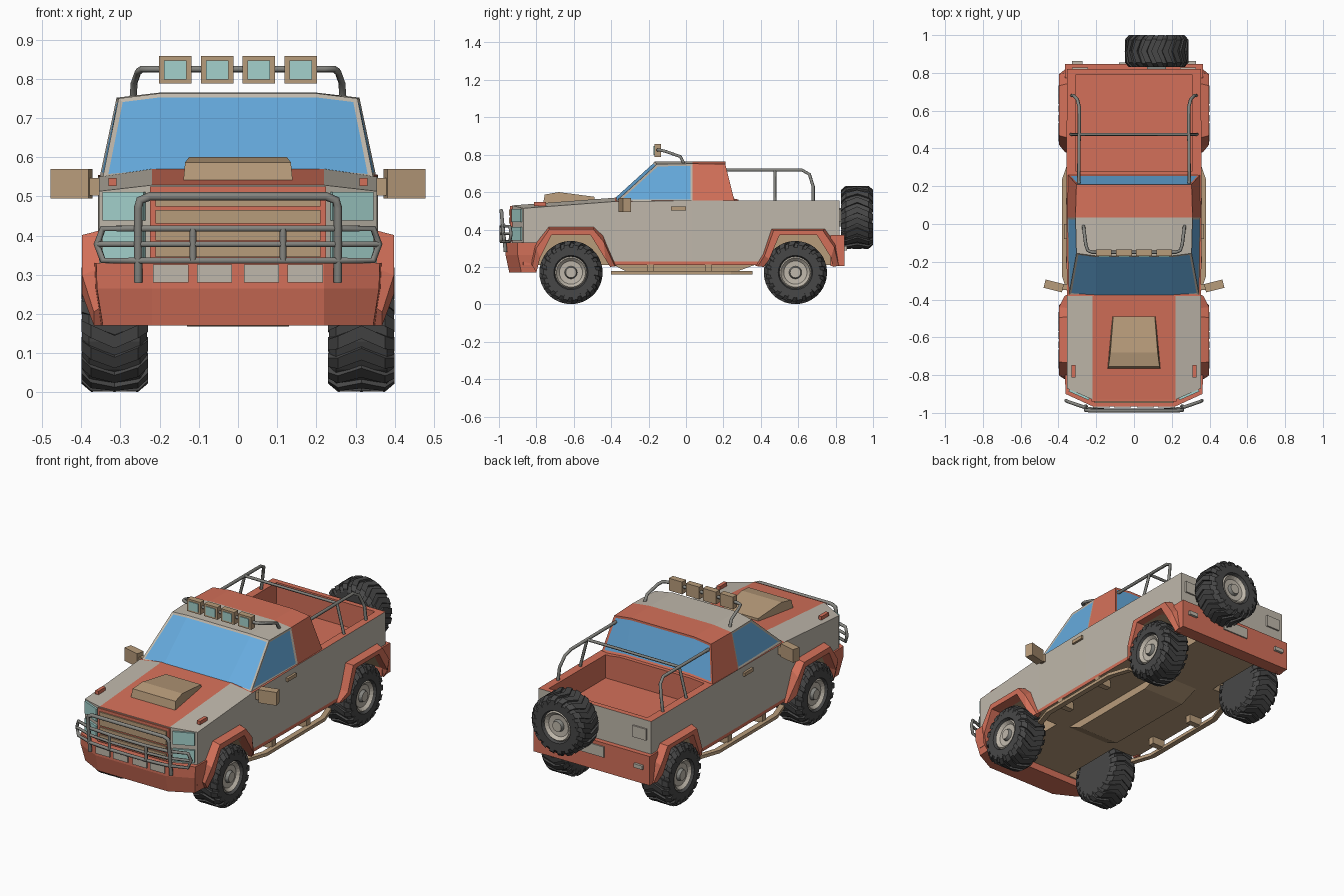
import bpy, bmesh, math
from mathutils import Matrix, Vector

if "Cube" in bpy.data.objects:
    bpy.data.objects.remove(bpy.data.objects["Cube"])


def colour(name, r, g, b):
    m = bpy.data.materials.new(name)
    lin = [c / 12.92 if c <= 0.04045 else ((c + 0.055) / 1.055) ** 2.4 for c in (r, g, b)]
    m.diffuse_color = (*lin, 1)
    m.use_nodes = True
    m.node_tree.nodes["Principled BSDF"].inputs["Base Color"].default_value = m.diffuse_color
    return m


RED = colour("rust red", 0.83, 0.44, 0.35)
GREY = colour("warm grey", 0.75, 0.72, 0.67)
TAN = colour("tan", 0.72, 0.61, 0.48)
BLUE = colour("window blue", 0.40, 0.67, 0.87)
TEAL = colour("lamp teal", 0.64, 0.82, 0.80)
TYRE = colour("tyre black", 0.28, 0.28, 0.28)
METAL = colour("tube metal", 0.52, 0.52, 0.50)


def finish(name, bm, mats, mirror=False):
    bmesh.ops.recalc_face_normals(bm, faces=bm.faces)
    me = bpy.data.meshes.new(name)
    bm.to_mesh(me)
    bm.free()
    for m in mats:
        me.materials.append(m)
    ob = bpy.data.objects.new(name, me)
    bpy.context.collection.objects.link(ob)
    if mirror:
        ob.modifiers.new("Mirror", 'MIRROR')
    return ob


def loft(bm, rings, closed=False):
    """Skin equal-length rings; cap the ends unless the loft is closed."""
    vs = [[bm.verts.new(p) for p in r] for r in rings]
    n = len(rings[0])
    out = []
    for a, b in zip(vs, vs[1:] + vs[:1] if closed else vs[1:]):
        out += [bm.faces.new((a[i], a[(i + 1) % n], b[(i + 1) % n], b[i])) for i in range(n)]
    if not closed:
        out += [bm.faces.new(vs[0]), bm.faces.new(vs[-1])]
    return out


def part(name, rings, mat, mirror=False):
    bm = bmesh.new()
    loft(bm, rings)
    return finish(name, bm, [mat], mirror)


def prism(name, pts, x0, x1, mat, mirror=False):
    return part(name, [[(x, y, z) for y, z in pts] for x in (x0, x1)], mat, mirror)


def box(name, c, size, mat, mirror=False, turn=0):
    bm = bmesh.new()
    m = Matrix.Translation(c) @ Matrix.Rotation(math.radians(turn), 4, 'Z') @ Matrix.Diagonal((*size, 1))
    bmesh.ops.create_cube(bm, size=1, matrix=m)
    return finish(name, bm, [mat], mirror)


def tube(name, pts, r=0.009, mirror=False, cyclic=False):
    cu = bpy.data.curves.new(name, 'CURVE')
    cu.dimensions, cu.bevel_depth, cu.bevel_resolution, cu.use_fill_caps = '3D', r, 1, True
    sp = cu.splines.new('POLY')
    sp.points.add(len(pts) - 1)
    for p, q in zip(sp.points, pts):
        p.co = (*q, 1)
    sp.use_cyclic_u = cyclic
    cu.materials.append(METAL)
    ob = bpy.data.objects.new(name, cu)
    bpy.context.collection.objects.link(ob)
    bpy.ops.object.select_all(action='DESELECT')
    ob.select_set(True)
    bpy.context.view_layer.objects.active = ob
    bpy.ops.object.convert(target='MESH')
    if mirror:
        bpy.context.object.modifiers.new("Mirror", 'MIRROR')


def both(pts):
    """Continue a half path with its mirror image across x = 0."""
    return pts + [(-x, y, z) for x, y, z in reversed(pts)]


# Lower body: plan outline pulled up, then split for the colour bands
plan = both([(0.22, -0.93, 0), (0.355, -0.87, 0), (0.355, -0.38, 0), (0.358, 0.03, 0), (0.355, 0.82, 0)])
bm = bmesh.new()
loft(bm, [[(x, y, z) for x, y, _ in plan] for z in (0.21, 0.555)])
for co, no in [((0.22, 0, 0), (1, 0, 0)), ((-0.22, 0, 0), (1, 0, 0)), ((0, -0.38, 0), (0, 1, 0)),
               ((0, 0, 0.23), (0, 0, 1))]:
    bmesh.ops.bisect_plane(bm, geom=bm.verts[:] + bm.edges[:] + bm.faces[:], plane_co=co, plane_no=no)
for v in bm.verts:
    if v.co.z > 0.5 and v.co.y < -0.37:
        v.co.z = 0.555 + (v.co.y + 0.38) * 0.075 + (0.015 if abs(v.co.x) < 0.23 else -0.005)
bmesh.ops.recalc_face_normals(bm, faces=bm.faces)
for f in bm.faces:
    c = f.calc_center_median()
    if f.normal.z > 0.5:
        f.material_index = 0 if c.y > -0.38 or abs(c.x) < 0.22 else 1
    elif f.normal.z < -0.5:
        f.material_index = 2
    else:
        f.material_index = 0 if c.z < 0.23 else 1
body = finish("body", bm, [RED, GREY, TAN])

# Cutters for the load bed and the wheel wells
front_in = [(-0.80, 0.17), (-0.78, 0.25), (-0.72, 0.37), (-0.51, 0.37), (-0.43, 0.24), (-0.405, 0.20)]
rear_in = [(0.415, 0.20), (0.445, 0.24), (0.50, 0.37), (0.70, 0.37), (0.775, 0.25), (0.785, 0.20)]
cutters = [box("bed_cutter", (0, 0.535, 0.57), (0.62, 0.51, 0.30), RED)]
for n, pts in (("front_well_cutter", front_in), ("rear_well_cutter", rear_in)):
    cutters.append(prism(n, [(pts[0][0], 0.1)] + pts + [(pts[-1][0], 0.1)], 0.2, 0.5, RED, True))
for k, cut in enumerate(cutters):
    cut.data.materials.clear()
    for m in (RED, GREY, TAN):
        cut.data.materials.append(m)
    for f in cut.data.polygons:
        f.material_index = 2 if k else 0
    cut.hide_render = True
    cut.hide_set(True)
    mod = body.modifiers.new("Cut", 'BOOLEAN')
    mod.operation, mod.object, mod.solver = 'DIFFERENCE', cut, 'EXACT'

# Cab: four columns swept over windscreen, roof and rear window
bm = bmesh.new()
stations = [(-0.375, 0.55, 0.345), (-0.155, 0.75, 0.305), (0.035, 0.752, 0.31), (0.21, 0.75, 0.305), (0.26, 0.55, 0.35)]
rows = []
for i, (y, z, w) in enumerate(stations):
    dy = -0.014 if i < 2 else 0
    rows.append([bm.verts.new(p) for p in ((-w, y, z), (-0.2, y + dy, z + 0.013), (0.2, y + dy, z + 0.013), (w, y, z))])
mid = [bm.verts.new((s * 0.353, 0.035, 0.55)) for s in (-1, 1)]
strips = [[bm.faces.new((a[j], a[j + 1], b[j + 1], b[j])) for j in range(3)] for a, b in zip(rows, rows[1:])]
doors = []
for m, j in zip(mid, (0, 3)):
    doors.append(bm.faces.new((rows[0][j], rows[1][j], rows[2][j], m)))
    bm.faces.new((m, rows[2][j], rows[3][j], rows[4][j]))
bm.faces.new(rows[0] + [mid[1]] + rows[4][::-1] + [mid[0]])
bmesh.ops.recalc_face_normals(bm, faces=bm.faces)
for f in strips[0] + strips[1] + doors:
    f.material_index = 1
for group in (strips[0], strips[3], [doors[0]], [doors[1]]):
    bmesh.ops.inset_region(bm, faces=group, thickness=0.012, depth=-0.003, use_even_offset=True)
    for f in group:
        f.material_index = 2
finish("cab", bm, [RED, GREY, BLUE])

# Wheel arch flares
front_out = [(-0.83, 0.22), (-0.81, 0.32), (-0.735, 0.415), (-0.49, 0.415), (-0.445, 0.375), (-0.37, 0.205)]
rear_out = [(0.37, 0.205), (0.41, 0.27), (0.455, 0.405), (0.745, 0.405), (0.80, 0.33), (0.83, 0.21)]
for n, outer, inner in (("front_flare", front_out, front_in), ("rear_flare", rear_out, rear_in)):
    rings = []
    for k, ((yo, zo), (yi, zi)) in enumerate(zip(outer, inner)):
        lip = 0.368 if k in (0, 5) else 0.398
        ym, zm = yo * 0.7 + yi * 0.3, zo * 0.7 + zi * 0.3
        rings.append([(0.345, yo, zo), (lip, ym, zm), (lip, yi, zi), (0.335, yi, zi)])
    part(n, rings, RED, True)

# Bumpers with plates
rings = []
for z, s, d in ((0.17, 0.345, 0.02), (0.265, 0.36, 0), (0.33, 0.362, 0)):
    rings.append(both([(0.22, d - 0.965, z), (s, d - 0.90, z), (s + 0.004, -0.80, z)]))
part("front_bumper", rings, RED)
for x in (0.06, 0.172):
    box("bumper_plate", (x, -0.966, 0.303), (0.09, 0.012, 0.046), GREY, True)
box("rear_bumper", (0, 0.81, 0.287), (0.73, 0.076, 0.165), RED)
box("bumper_lamp", (0.30, 0.852, 0.30), (0.055, 0.02, 0.022), GREY, True)
box("rear_plate", (0, 0.85, 0.32), (0.16, 0.01, 0.06), GREY)
box("tail_lamp", (0.285, 0.822, 0.475), (0.085, 0.014, 0.065), GREY, True)

# Grille and headlights
box("grille_panel", (0, -0.93, 0.43), (0.45, 0.02, 0.19), RED)
for k in range(4):
    box("grille_slat", (0, -0.94, 0.362 + k * 0.043), (0.42, 0.014, 0.034), TAN)
for z in (0.475, 0.377):
    box("headlight", (0.29, -0.902, z), (0.115, 0.016, 0.072), TEAL, True, 24)

# Bonnet scoop and marker lamps
scoop = [(-0.765, 0.535, 0.14), (-0.755, 0.587, 0.135), (-0.68, 0.60, 0.125), (-0.49, 0.575, 0.11), (-0.49, 0.55, 0.115)]
part("bonnet_scoop", [[(s * w, y, z) for y, z, w in scoop] for s in (-1, 1)], TAN)
box("marker_lamp", (0.32, -0.78, 0.537), (0.02, 0.065, 0.02), RED, True)

# Mirrors, door handles, side steps and belly
box("wing_mirror", (0.425, -0.328, 0.532), (0.10, 0.045, 0.075), TAN, True, 14)
box("mirror_stalk", (0.365, -0.335, 0.525), (0.05, 0.03, 0.045), TAN, True)
box("door_handle", (0.36, -0.04, 0.512), (0.02, 0.08, 0.02), TAN, True)
part("side_step", [[(x, y, 0.16), (x + 0.03, y, 0.16), (x + 0.03, y, 0.178), (x, y, 0.178)]
                   for y, x in ((-0.40, 0.31), (-0.28, 0.35), (0.24, 0.35), (0.355, 0.31))], TAN, True)
for y in (-0.19, 0.12):
    box("step_bracket", (0.32, y, 0.19), (0.08, 0.035, 0.045), TAN, True)
prism("belly", [(-0.4, 0.215), (-0.3, 0.168), (0.25, 0.168), (0.38, 0.215)], -0.13, 0.13, TAN)

# Bull bar
tube("bull_bar_hoop", both([(0.255, -0.965, 0.28), (0.255, -0.985, 0.47), (0.25, -0.986, 0.49), (0.225, -0.988, 0.5)]), 0.011)
arc = [(0.345, -0.942), (0.24, -0.978), (0.1, -0.989)]
tube("bull_bar_loop", both([(x, y, 0.418) for x, y in arc][::-1] + [(0.36, -0.935, 0.378)]
                           + [(x, y, 0.336) for x, y in arc])[0:], 0.009, cyclic=True)
tube("bull_bar_middle", both([(0.36, -0.937, 0.378)] + [(x, y, 0.378) for x, y in arc[1:]]), 0.008)
tube("bull_bar_post", [(0.115, -0.99, 0.336), (0.115, -0.99, 0.418)], 0.009, True)

# Roof lamp bar
tube("roof_bar", both([(0.268, -0.01, 0.75), (0.265, -0.03, 0.79), (0.255, -0.11, 0.818), (0.245, -0.14, 0.825),
                       (0.22, -0.15, 0.825)]), 0.009)
for x in (0.053, 0.16):
    box("roof_lamp", (x, -0.152, 0.823), (0.083, 0.035, 0.07), TAN, True)
    box("roof_lamp_glass", (x, -0.17, 0.823), (0.058, 0.008, 0.048), TEAL, True)

# Load bed bars
tube("bed_bar", [(0.292, 0.21, 0.718), (0.29, 0.62, 0.718), (0.30, 0.66, 0.695), (0.32, 0.68, 0.63), (0.33, 0.68, 0.55)], 0.009, True)
tube("bed_bar_post", [(0.29, 0.475, 0.718), (0.335, 0.475, 0.55)], 0.008, True)
tube("bed_cross_bar", [(-0.29, 0.475, 0.718), (0.29, 0.475, 0.718)], 0.008)
box("spare_mount", (0.12, 0.835, 0.465), (0.10, 0.05, 0.10), METAL)

# Wheel: turned tyre and hub, with chevron tread blocks
N = 24
bm = bmesh.new()
profile = [(-0.083, 0.0), (-0.083, 0.13), (-0.065, 0.158), (0.065, 0.158), (0.083, 0.135), (0.083, 0.092),
           (0.068, 0.085), (0.076, 0.078), (0.06, 0.062), (0.058, 0.034), (0.076, 0.028), (0.076, 0.0)]


def around(x, r, a):
    return Vector((x, r * math.cos(a), r * math.sin(a)))


for i in range(N):
    a, b = 2 * math.pi * i / N, 2 * math.pi * (i + 1) / N
    for k, ((x0, r0), (x1, r1)) in enumerate(zip(profile, profile[1:])):
        pts = [around(x0, r0, a), around(x1, r1, a), around(x1, r1, b), around(x0, r0, b)]
        pts = [p for j, p in enumerate(pts) if not (j == 3 and r0 == 0) and not (j == 2 and r1 == 0)]
        bm.faces.new([bm.verts.new(p) for p in pts]).material_index = 0 if k < 6 else 1 if k != 9 else 2
bmesh.ops.remove_doubles(bm, verts=bm.verts, dist=1e-5)
for i in range(18):
    a = 2 * math.pi * i / 18
    for s in (-1, 1):
        rows = [(0.0, 0.169, 0.0), (s * 0.06, 0.169, 0.16), (s * 0.085, 0.148, 0.24)]
        loft(bm, [[around(x, r - 0.025, a + t), around(x, r, a + t), around(x, r, a + t + 0.2),
                   around(x, r - 0.025, a + t + 0.2)] for x, r, t in rows])
wheel = finish("wheel", bm, [TYRE, GREY, METAL])
wheel.location = (0.315, -0.615, 0.17)
for n, loc, turn in (("wheel_rear_right", (0.315, 0.585, 0.17), 0), ("wheel_front_left", (-0.315, -0.615, 0.17), 180),
                     ("wheel_rear_left", (-0.315, 0.585, 0.17), 180), ("spare_wheel", (0.12, 0.915, 0.465), 90)):
    w = bpy.data.objects.new(n, wheel.data)
    w.location, w.rotation_euler = loc, (0, 0, math.radians(turn))
    bpy.context.collection.objects.link(w)
